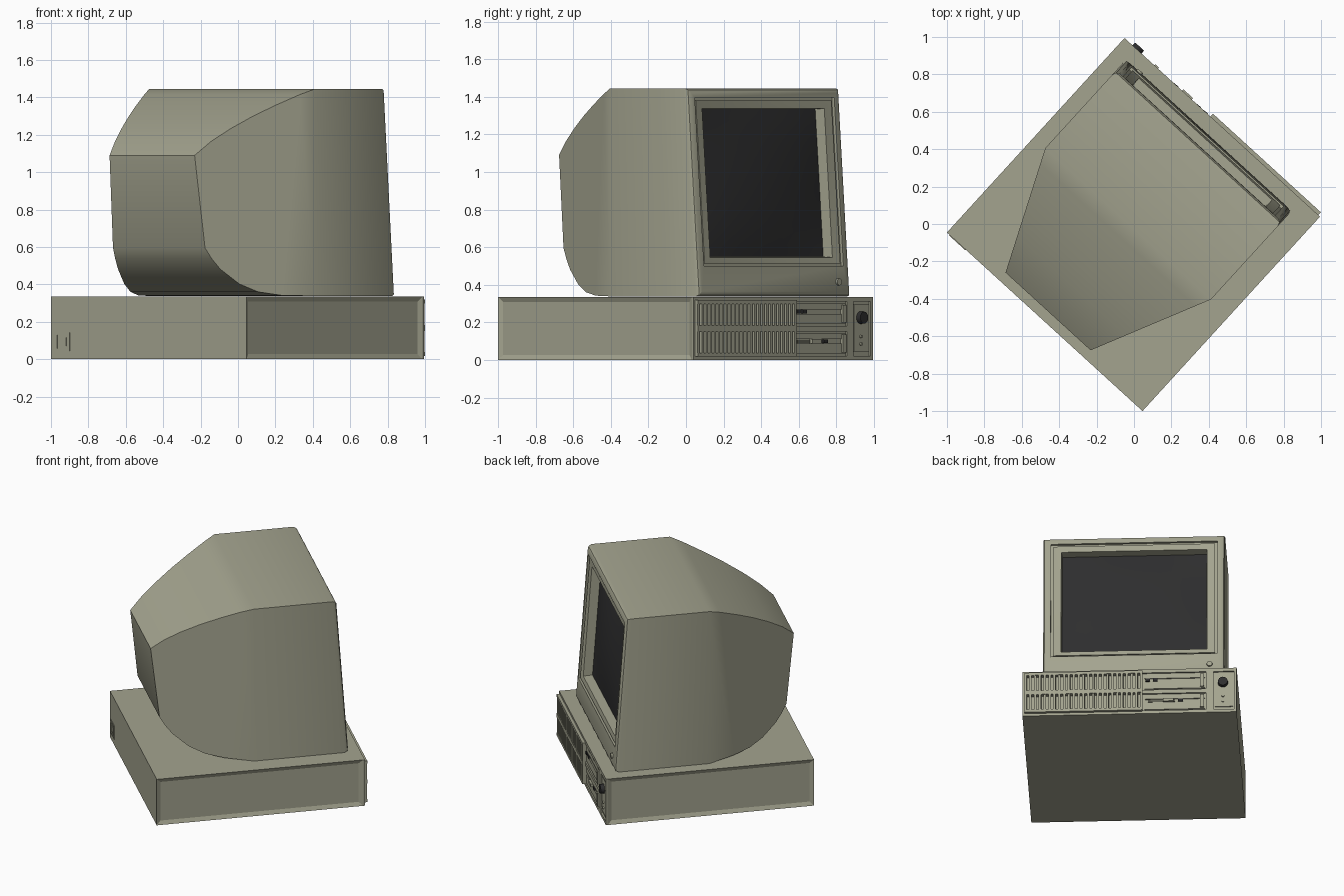
import bpy, bmesh, math
from mathutils import Matrix, Vector

if "Cube" in bpy.data.objects:
    bpy.data.objects.remove(bpy.data.objects["Cube"])

# Everything is built facing -Y, then turned to the model's diagonal stance
TURN = Matrix.Rotation(math.radians(137.6), 4, 'Z')


def material(name, rgb):
    m = bpy.data.materials.new(name)
    m.diffuse_color = (*rgb, 1)
    m.use_nodes = True
    m.node_tree.nodes["Principled BSDF"].inputs["Base Color"].default_value = m.diffuse_color
    return m


BEIGE = material("beige plastic", (0.37, 0.37, 0.275))
BLACK = material("dark glass", (0.027, 0.027, 0.028))
GREY = material("slot grey", (0.12, 0.12, 0.09))


def finish(name, bm, mat, smooth=False):
    bmesh.ops.recalc_face_normals(bm, faces=bm.faces)
    bm.transform(TURN)
    me = bpy.data.meshes.new(name)
    bm.to_mesh(me)
    bm.free()
    me.materials.append(mat)
    ob = bpy.data.objects.new(name, me)
    bpy.context.collection.objects.link(ob)
    if smooth:
        bpy.ops.object.select_all(action='DESELECT')
        ob.select_set(True)
        bpy.context.view_layer.objects.active = ob
        bpy.ops.object.shade_smooth_by_angle(angle=math.radians(32))
    return ob


def add_box(bm, x0, x1, y0, y1, z0, z1):
    m = Matrix.Translation(((x0 + x1) / 2, (y0 + y1) / 2, (z0 + z1) / 2)) \
        @ Matrix.Diagonal((x1 - x0, y1 - y0, z1 - z0, 1))
    bmesh.ops.create_cube(bm, size=1, matrix=m)


def boxes(name, mat, *dims):
    bm = bmesh.new()
    for d in dims:
        add_box(bm, *d)
    return finish(name, bm, mat)


def disc(name, mat, x, y, z, r, depth, sides=20):
    bm = bmesh.new()
    m = Matrix.Translation((x, y, z)) @ Matrix.Rotation(math.pi / 2, 4, 'X')
    bmesh.ops.create_cone(bm, cap_ends=True, segments=sides, radius1=r,
                          radius2=r * 0.92, depth=depth, matrix=m)
    return finish(name, bm, mat, True)


# ---- Desktop case: box with a sunken panel on both sides ----
H, TOP = 0.708, 0.335
FRONT, BACKING = -0.70, -0.688
bm = bmesh.new()
add_box(bm, -H, H, BACKING, H, 0, TOP)
bm.normal_update()
sides = [f for f in bm.faces if abs(f.normal.x) > 0.9]
bmesh.ops.inset_individual(bm, faces=sides, thickness=0.038, depth=-0.012)
finish("case_body", bm, BEIGE)

# Front frame around the vents, drive bays and switch panel
boxes("case_front_frame", BEIGE,
      (-H, H, FRONT, BACKING, 0.31, TOP), (-H, H, FRONT, BACKING, 0, 0.022),
      (-H, -0.69, FRONT, BACKING, 0.022, 0.31),
      (0.505, 0.555, FRONT, BACKING, 0.022, 0.31),
      (0.69, H, FRONT, BACKING, 0.022, 0.31),
      (0.086, 0.505, FRONT, BACKING, 0.152, 0.18))

# Vent grille: rails and a row of slats standing proud of the case
V0, V1, VF = -0.695, 0.086, -0.72
bm = bmesh.new()
for z0, z1 in ((0.018, 0.038), (0.152, 0.182), (0.298, 0.318)):
    add_box(bm, V0, V1, VF, BACKING, z0, z1)
SLATS = 25
for i in range(SLATS):
    x = V0 + (V1 - V0 - 0.016) * i / (SLATS - 1)
    add_box(bm, x, x + 0.016, VF + 0.001, BACKING, 0.02, 0.316)
finish("vent_grille", bm, BEIGE)

# Two drives with a raised lip, a slot and an end piece
for label, z0, z1 in (("upper", 0.19, 0.3), ("lower", 0.032, 0.144)):
    zm = z0 + (z1 - z0) * 0.6
    boxes(label + "_drive", BEIGE,
          (0.1, 0.497, -0.696, BACKING, z0, zm - 0.012),
          (0.1, 0.497, -0.696, BACKING, zm + 0.012, z1),
          (0.465, 0.492, -0.708, BACKING, z0 + 0.008, z1 - 0.008))
boxes("drive_buttons", BLACK,
      (0.105, 0.135, -0.702, BACKING, 0.246, 0.267),
      (0.155, 0.185, -0.702, BACKING, 0.246, 0.267),
      (0.32, 0.352, -0.702, BACKING, 0.09, 0.108))
boxes("disk_slot", GREY, (0.122, 0.3, -0.691, BACKING, 0.091, 0.107))
boxes("disk_lever", BEIGE, (0.22, 0.29, -0.71, BACKING, 0.088, 0.11))

# Switch panel with knob and two small lamps
boxes("switch_panel", BEIGE, (0.563, 0.682, -0.695, BACKING, 0.045, 0.295))
disc("power_knob", BLACK, 0.617, -0.706, 0.225, 0.034, 0.03)
for i, z in enumerate((0.125, 0.085)):
    disc("lamp_%d" % (i + 1), BEIGE, 0.617, -0.697, z, 0.009, 0.012, 12)

# Power socket on the back
boxes("socket_frame", BEIGE,
      (0.57, 0.69, H, H + 0.004, 0.045, 0.057), (0.57, 0.69, H, H + 0.004, 0.13, 0.142),
      (0.57, 0.582, H, H + 0.004, 0.057, 0.13), (0.66, 0.69, H, H + 0.004, 0.057, 0.13))
boxes("socket_core", BEIGE, (0.595, 0.645, H, H + 0.004, 0.072, 0.115))

# ---- Monitor: rectangular sections lofted from the back to the sunken tube ----
CX, HW, ZB, ZT = 0.024, 0.6, 0.338, 1.445


def half_width(y):
    return HW - max(0, y - 0.02) * 0.46


def front_y(z):
    return -0.622 + (z - 0.34) * 0.0742


def section(yb, zb, yt, zt):
    b, t = half_width(yb), half_width(yt)
    return [(CX - b, yb, zb), (CX + b, yb, zb), (CX + t, yt, zt), (CX - t, yt, zt)]


def front_ring(hw, z0, z1, depth):
    return [(CX + s * hw, front_y(z) + depth, z)
            for s, z in ((-1, z0), (1, z0), (1, z1), (-1, z1))]


rings = [section(*s) for s in (
    (0.60, 0.595, 0.655, 1.09), (0.565, 0.538, 0.57, 1.163), (0.52, 0.482, 0.47, 1.23),
    (0.42, 0.403, 0.35, 1.298), (0.32, 0.36, 0.23, 1.357), (0.2, 0.342, 0.1, 1.415),
    (0.02, ZB, 0.02, ZT))]
for inset, depth in ((0, 0.028), (0.008, 0.008), (0.026, 0)):   # rounded front edge
    rings.append(front_ring(HW - inset, ZB + inset, ZT - inset, depth))
rings += [front_ring(*r) for r in (
    (0.55, 0.5, 1.395, 0), (0.55, 0.5, 1.395, 0.018),            # stepped surround
    (0.535, 0.512, 1.38, 0.018), (0.535, 0.512, 1.38, 0.008),
    (0.482, 0.545, 1.338, 0.014), (0.476, 0.55, 1.333, 0.085))]
bm = bmesh.new()
loops = [[bm.verts.new(p) for p in r] for r in rings]
for a, b in zip(loops, loops[1:]):
    for i in range(4):
        j = (i + 1) % 4
        bm.faces.new((a[i], a[j], b[j], b[i]))
bm.faces.new(loops[0])
bm.faces.new(loops[-1])
finish("monitor_housing", bm, BEIGE, True)

# Bulging glass screen
bm = bmesh.new()
N = 12
grid = []
for j in range(N + 1):
    v = 2 * j / N - 1
    z = 0.9415 + v * 0.394
    grid.append([])
    for i in range(N + 1):
        u = 2 * i / N - 1
        y = front_y(z) + 0.075 - 0.035 * (1 - u * u) * (1 - v * v)
        grid[-1].append(bm.verts.new((CX + u * 0.479, y, z)))
for j in range(N):
    for i in range(N):
        bm.faces.new((grid[j][i], grid[j][i + 1], grid[j + 1][i + 1], grid[j + 1][i]))
screen = finish("screen", bm, BLACK, True)
# the open sheet must face the viewer
if sum((p.normal for p in screen.data.polygons), Vector()).y < 0:
    screen.data.flip_normals()

# Monitor button
disc("monitor_button", BEIGE, 0.525, front_y(0.415) - 0.002, 0.415, 0.02, 0.018)
